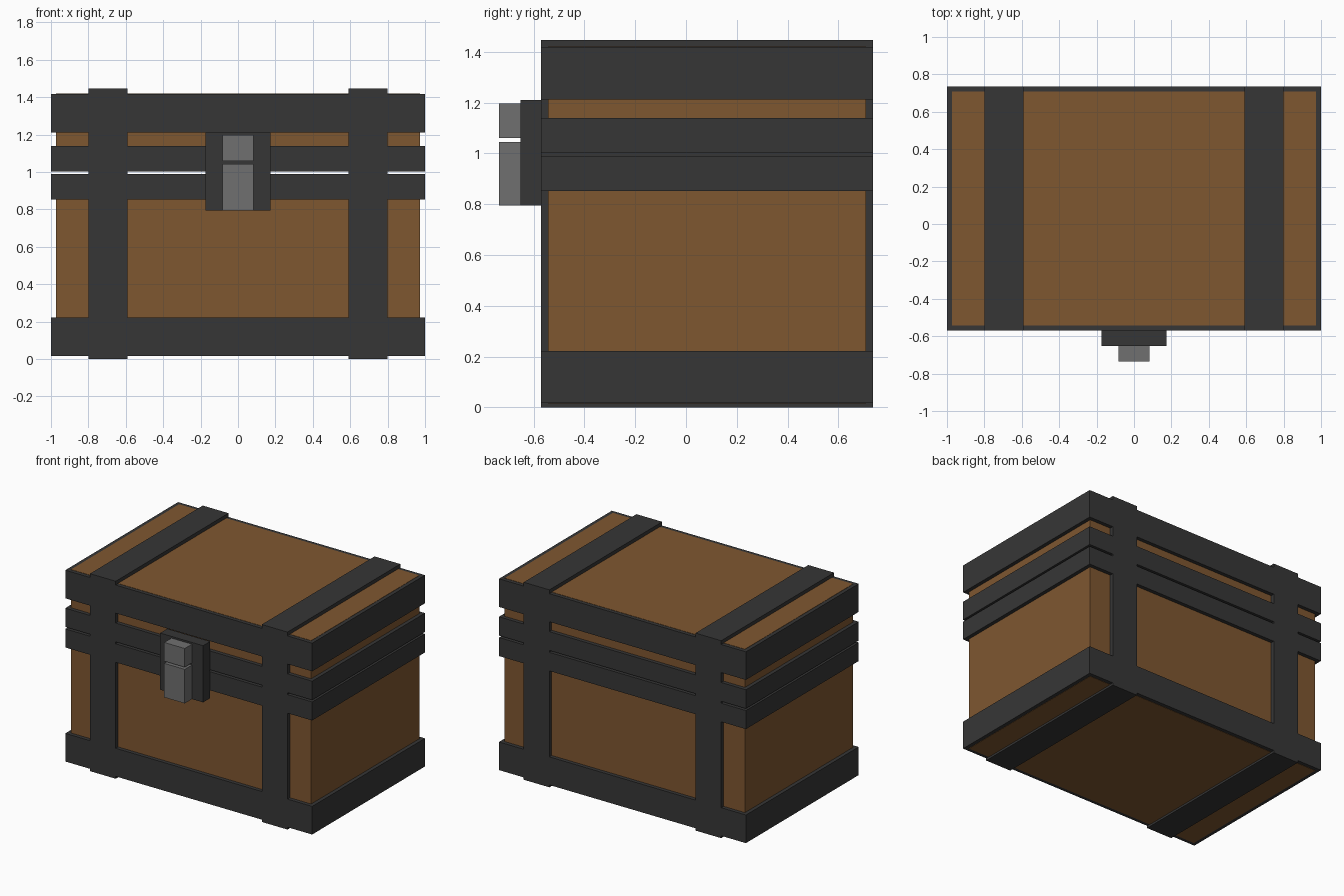
import bpy

if "Cube" in bpy.data.objects:
    bpy.data.objects.remove(bpy.data.objects["Cube"])


def material(name, rgb):
    m = bpy.data.materials.new(name)
    m.diffuse_color = (*rgb, 1)
    m.use_nodes = True
    m.node_tree.nodes["Principled BSDF"].inputs["Base Color"].default_value = m.diffuse_color
    return m


wood = material("wood", (0.212, 0.095, 0.03))
iron = material("dark_iron", (0.037, 0.037, 0.037))
steel = material("steel", (0.16, 0.16, 0.16))


def box(name, x, y, z, mat):
    """Axis-aligned box from (min, max) ranges."""
    verts = [(a, b, c) for a in x for b in y for c in z]
    faces = [(0, 1, 3, 2), (4, 6, 7, 5), (0, 4, 5, 1),
             (2, 3, 7, 6), (0, 2, 6, 4), (1, 5, 7, 3)]
    me = bpy.data.meshes.new(name)
    me.from_pydata(verts, [], faces)
    me.materials.append(mat)
    ob = bpy.data.objects.new(name, me)
    bpy.context.collection.objects.link(ob)
    return ob


OUT_X, OUT_Y = (-1.0, 1.0), (-0.57, 0.735)
IN_X, IN_Y = (-0.973, 0.973), (-0.543, 0.708)

# wooden body and lid, a hair proud of the band ends
box("chest_body", IN_X, IN_Y, (0.015, 0.98), wood)
box("chest_lid", IN_X, IN_Y, (1.008, 1.42), wood)

# horizontal iron bands
for name, z in (("base_band", (0.017, 0.223)),
                ("body_rim_band", (0.852, 0.988)),
                ("lid_rim_band", (1.002, 1.14)),
                ("lid_top_band", (1.212, 1.418))):
    box(name, OUT_X, OUT_Y, z, iron)

# vertical straps wrapping the chest
for side, x in (("left", (-0.80, -0.592)), ("right", (0.592, 0.80))):
    box("strap_" + side, x, OUT_Y, (0.0, 1.446), iron)

# latch plate and two-part clasp
box("latch_plate", (-0.174, 0.174), (-0.652, -0.57), (0.795, 1.21), iron)
box("clasp_lower", (-0.083, 0.083), (-0.735, -0.652), (0.795, 1.044), steel)
box("clasp_upper", (-0.083, 0.083), (-0.735, -0.652), (1.06, 1.197), steel)
